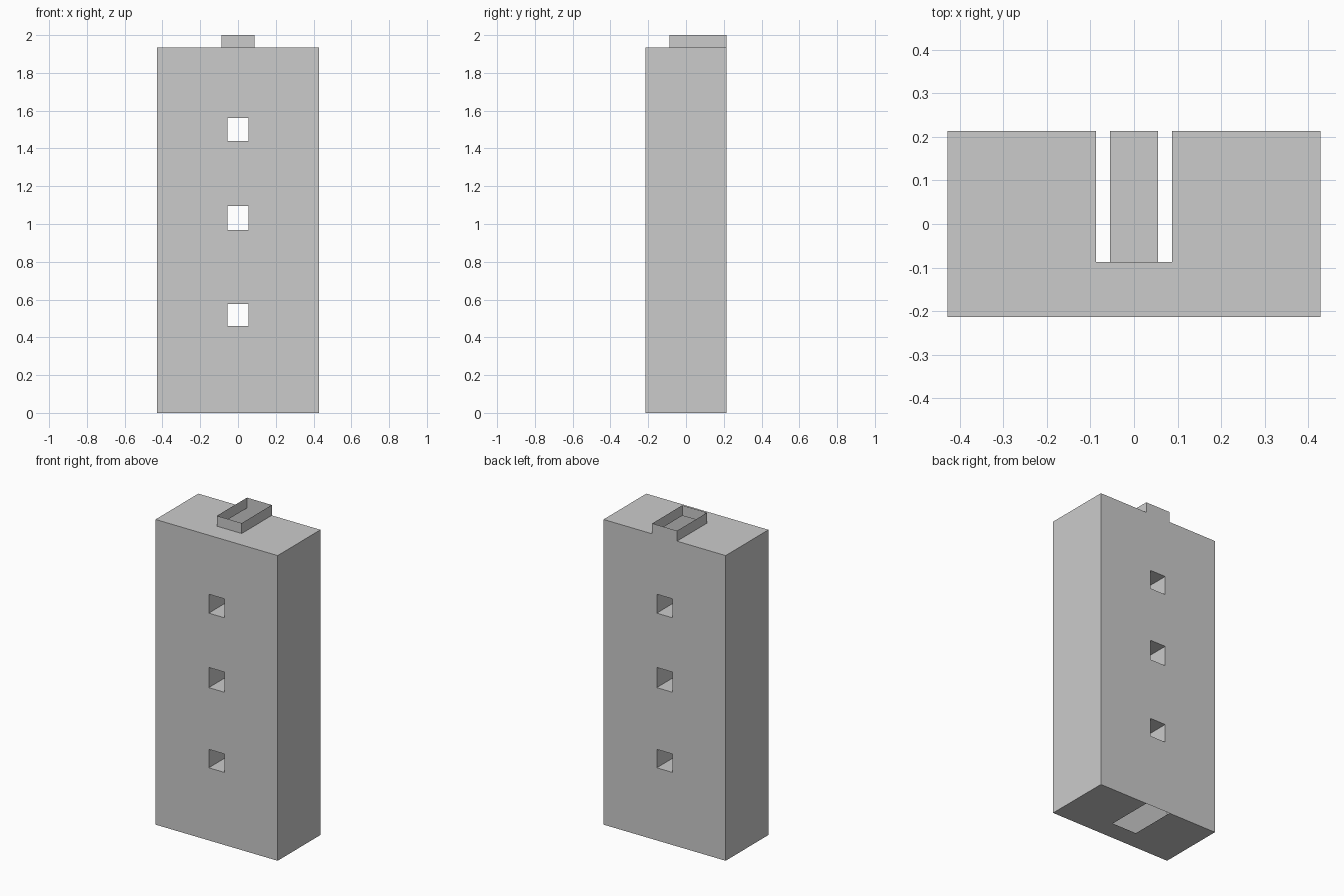
import bpy, bmesh

if "Cube" in bpy.data.objects:
    bpy.data.objects.remove(bpy.data.objects["Cube"])

W, D, H, TOP = 0.428, 0.214, 1.934, 2.0     # half width, half depth, roof height, chimney top
C, N = 0.087, 0.055                         # chimney half width, window half width
WINDOWS = [(0.46, 0.577), (0.968, 1.096), (1.44, 1.56)]

XS = [-W, -C, -N, N, C, W]
YS = [-D, -C, D]
ZS = [0] + [z for w in WINDOWS for z in w] + [H]


def sheet(axis, at, us, vs, skip=lambda u, v: False):
    """Quads of a flat sheet perpendicular to an axis, leaving out skipped cells."""
    quads = []
    for u0, u1 in zip(us, us[1:]):
        for v0, v1 in zip(vs, vs[1:]):
            if skip((u0 + u1) / 2, (v0 + v1) / 2):
                continue
            quad = []
            for u, v in ((u0, v0), (u1, v0), (u1, v1), (u0, v1)):
                p = [u, v]
                p.insert(axis, at)
                quad.append(p)
            quads.append(quad)
    return quads


def make(name, quads):
    bm = bmesh.new()
    for quad in quads:
        bm.faces.new([bm.verts.new(p) for p in quad])
    bmesh.ops.remove_doubles(bm, verts=bm.verts, dist=1e-5)
    bmesh.ops.recalc_face_normals(bm, faces=bm.faces)
    mesh = bpy.data.meshes.new(name)
    bm.to_mesh(mesh)
    bm.free()
    ob = bpy.data.objects.new(name, mesh)
    bpy.context.collection.objects.link(ob)


def is_window(x, z):
    return abs(x) < N and any(a < z < b for a, b in WINDOWS)


def is_shaft(x, y):
    return abs(x) < C and y > -C


# Hollow tower: walls with windows, roof and base with the shaft opening
tower = []
for s in (-1, 1):
    tower += sheet(1, s * D, XS, ZS, is_window)
    tower += sheet(0, s * W, YS, ZS)
for z in (0, H):
    tower += sheet(2, z, XS, YS, is_shaft)

# Square tunnels joining the front and back windows
for a, b in WINDOWS:
    for s in (-1, 1):
        tower += sheet(0, s * N, [-D, D], [a, b])
    for z in (a, b):
        tower += sheet(2, z, [-N, N], [-D, D])
make("tower_shell", tower)

# Open chimney rim, flush with the back wall
rim = []
for s in (-1, 1):
    rim += sheet(0, s * C, [-C, D], [H, TOP])
for y in (-C, D):
    rim += sheet(1, y, [-C, C], [H, TOP])
make("chimney_rim", rim)
